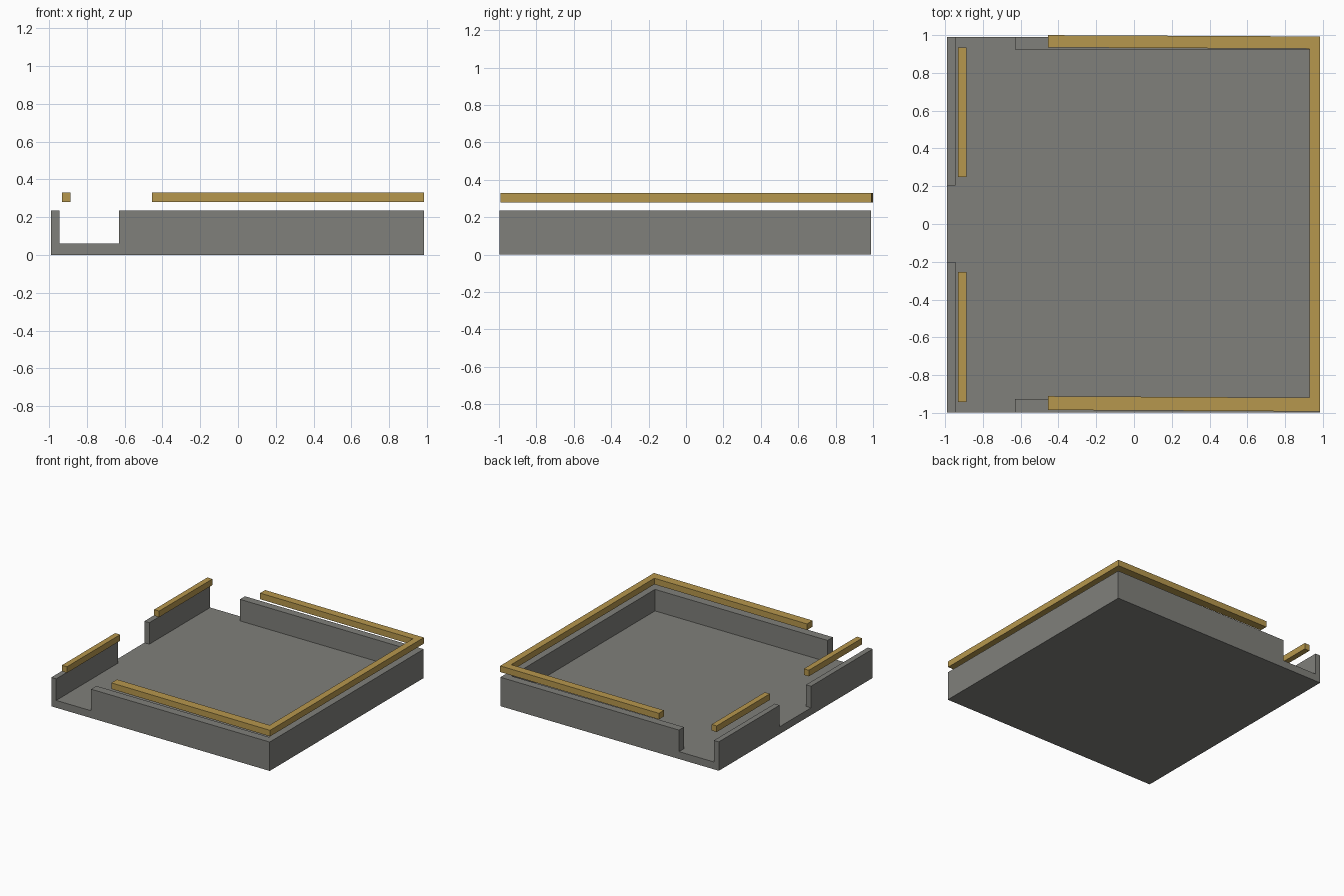
import bpy, bmesh, math

if "Cube" in bpy.data.objects:
    bpy.data.objects.remove(bpy.data.objects["Cube"])


def material(name, rgb):
    m = bpy.data.materials.new(name)
    m.diffuse_color = (*rgb, 1)
    m.use_nodes = True
    m.node_tree.nodes["Principled BSDF"].inputs["Base Color"].default_value = m.diffuse_color
    return m


grey = material("warm grey", (0.215, 0.215, 0.197))
gold = material("gold", (0.47, 0.31, 0.075))


def finish(bm, name, mat):
    bmesh.ops.remove_doubles(bm, verts=bm.verts[:], dist=1e-5)
    bmesh.ops.dissolve_limit(bm, angle_limit=math.radians(0.1),
                             verts=bm.verts[:], edges=bm.edges[:])
    bmesh.ops.recalc_face_normals(bm, faces=bm.faces[:])
    me = bpy.data.meshes.new(name)
    bm.to_mesh(me)
    bm.free()
    me.materials.append(mat)
    ob = bpy.data.objects.new(name, me)
    bpy.context.collection.objects.link(ob)
    return ob


def prism(name, outline, z0, z1, mat):
    bm = bmesh.new()
    face = bm.faces.new([bm.verts.new((x, y, z0)) for x, y in outline])
    res = bmesh.ops.extrude_face_region(bm, geom=[face], use_keep_orig=True)
    for v in res["geom"]:
        if isinstance(v, bmesh.types.BMVert):
            v.co.z = z1
    return finish(bm, name, mat)


# Tray: floor with walls, as a plan of cells at floor or wall height
XS = [-0.99, -0.945, -0.63, 0.93, 0.985]
YS = [-0.997, -0.928, -0.2, 0.205, 0.925, 0.99]
FLOOR, WALL = 0.06, 0.236


def height(i, j):
    if not (0 <= i < 4 and 0 <= j < 5):
        return 0
    left = i == 0 and j != 2            # left wall with a middle doorway
    sides = i >= 2 and j in (0, 4)      # front and back walls, open near the left
    return WALL if left or sides or i == 3 else FLOOR


bm = bmesh.new()


def quad(*pts):
    bm.faces.new([bm.verts.new(p) for p in pts])


for i in range(4):
    for j in range(5):
        x0, x1, y0, y1 = XS[i], XS[i + 1], YS[j], YS[j + 1]
        h = height(i, j)
        quad((x0, y0, h), (x1, y0, h), (x1, y1, h), (x0, y1, h))
        quad((x0, y1, 0), (x1, y1, 0), (x1, y0, 0), (x0, y0, 0))
        for di, dj, a, b in ((-1, 0, (x0, y1), (x0, y0)), (1, 0, (x1, y0), (x1, y1)),
                             (0, -1, (x0, y0), (x1, y0)), (0, 1, (x1, y1), (x0, y1))):
            low = height(i + di, j + dj)
            for z0, z1 in ((0, FLOOR), (FLOOR, WALL)):
                if low <= z0 and h >= z1:
                    quad((*a, z0), (*b, z0), (*b, z1), (*a, z1))
finish(bm, "tray", grey)

# Floating U-shaped rail above the front, right and back walls
prism("wall_rail", [(-0.455, -0.985), (0.985, -0.993), (0.985, 0.993), (-0.455, 1.0),
                    (-0.455, 0.935), (0.93, 0.928), (0.93, -0.92), (-0.455, -0.912)],
      0.28, 0.33, gold)

# Two short rails above the left walls
for name, y0, y1 in (("front_left_rail", -0.942, -0.255), ("back_left_rail", 0.248, 0.935)):
    prism(name, [(-0.932, y0), (-0.886, y0), (-0.886, y1), (-0.932, y1)], 0.28, 0.33, gold)
